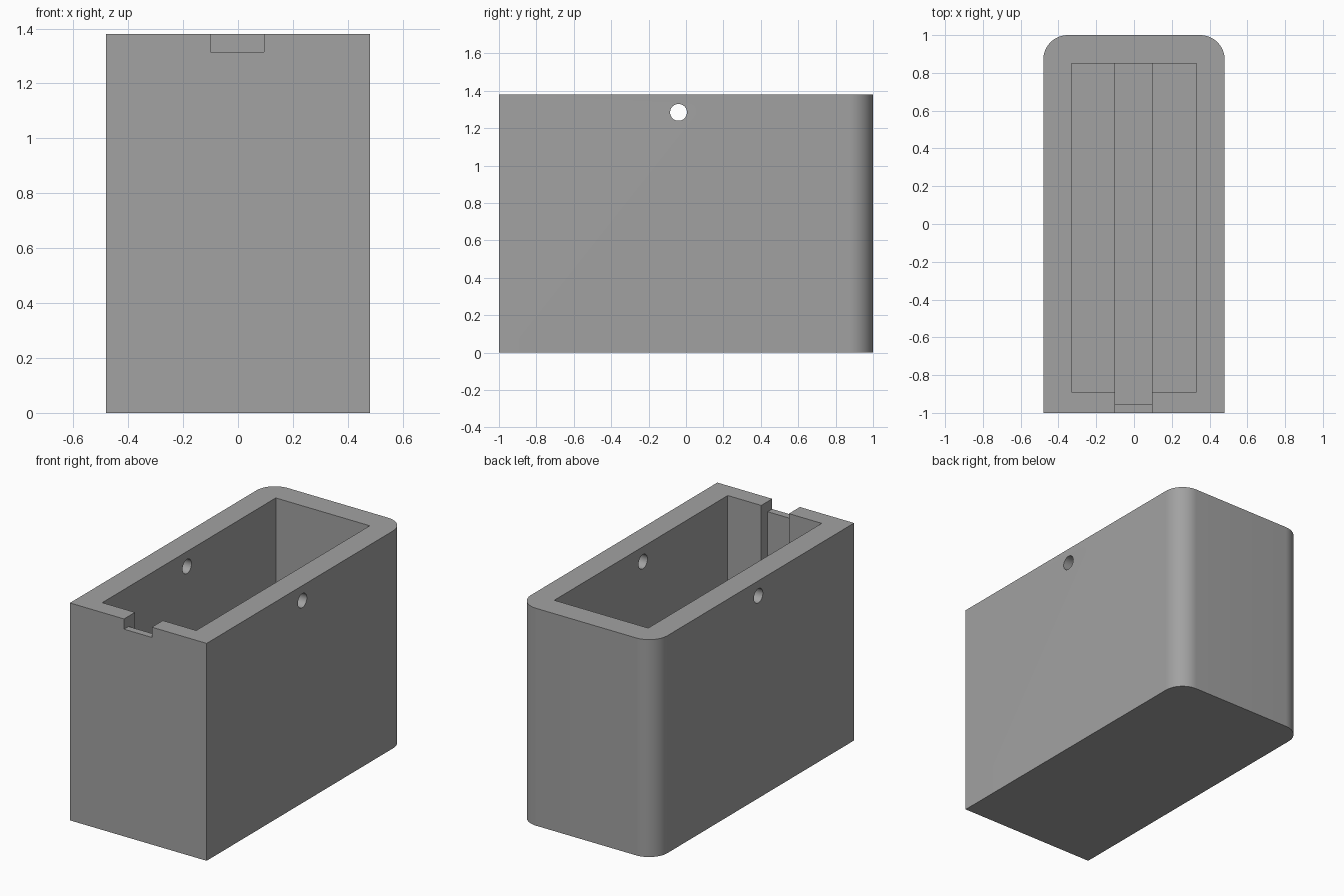
import bpy, bmesh, math
from mathutils import Matrix

if "Cube" in bpy.data.objects:
    bpy.data.objects.remove(bpy.data.objects["Cube"])

W, H, R = 0.48, 1.38, 0.13          # half width, height, rear corner radius
X0, X1 = -0.10, 0.095               # cable channel sides

grey = bpy.data.materials.new("mid_grey")
grey.diffuse_color = (0.36, 0.36, 0.36, 1)
grey.use_nodes = True
grey.node_tree.nodes["Principled BSDF"].inputs["Base Color"].default_value = grey.diffuse_color


def make_object(name, bm):
    bmesh.ops.recalc_face_normals(bm, faces=bm.faces)
    mesh = bpy.data.meshes.new(name)
    bm.to_mesh(mesh)
    bm.free()
    mesh.materials.append(grey)
    obj = bpy.data.objects.new(name, mesh)
    bpy.context.collection.objects.link(obj)
    return obj


def prism(name, outline, z0, z1):
    bm = bmesh.new()
    face = bm.faces.new([bm.verts.new((x, y, z0)) for x, y in outline])
    top = bmesh.ops.extrude_face_region(bm, geom=[face])["geom"]
    bmesh.ops.translate(bm, vec=(0, 0, z1 - z0),
                        verts=[v for v in top if isinstance(v, bmesh.types.BMVert)])
    return make_object(name, bm)


def box(name, x0, x1, y0, y1, z0, z1):
    return prism(name, [(x0, y0), (x1, y0), (x1, y1), (x0, y1)], z0, z1)


# Outer shell: square front corners, rounded rear corners
outline = [(-W, -1), (W, -1)]
for side, start in ((1, 0), (-1, 90)):
    for i in range(17):
        a = math.radians(start + 90 * i / 16)
        outline.append((side * (W - R) + R * math.cos(a), 1 - R + R * math.sin(a)))
shell = prism("box_shell", outline, 0, H)

# Cross hole through both side walls
bm = bmesh.new()
bmesh.ops.create_cone(bm, cap_ends=True, segments=32, radius1=0.045, radius2=0.045,
                      depth=1.4,
                      matrix=Matrix.Translation((0, -0.04, 1.285))
                      @ Matrix.Rotation(math.pi / 2, 4, "Y"))
hole = make_object("pin_hole_cutter", bm)

# Cavity, channel down the front wall and along the floor, notch in the front rim
cutters = [
    box("cavity_cutter", -0.33, 0.33, -0.89, 0.85, 0.11, 1.6),
    box("channel_cutter", X0, X1, -0.955, 0.85, 0.045, 1.6),
    box("notch_cutter", X0, X1, -1.1, -0.92, 1.315, 1.6),
    hole,
]

bpy.context.view_layer.objects.active = shell
shell.select_set(True)
for cutter in cutters:
    mod = shell.modifiers.new(cutter.name, "BOOLEAN")
    mod.operation = "DIFFERENCE"
    mod.solver = "EXACT"
    mod.object = cutter
    bpy.ops.object.modifier_apply(modifier=mod.name)
    bpy.data.objects.remove(cutter)

bpy.ops.object.shade_smooth_by_angle(angle=math.radians(30))
